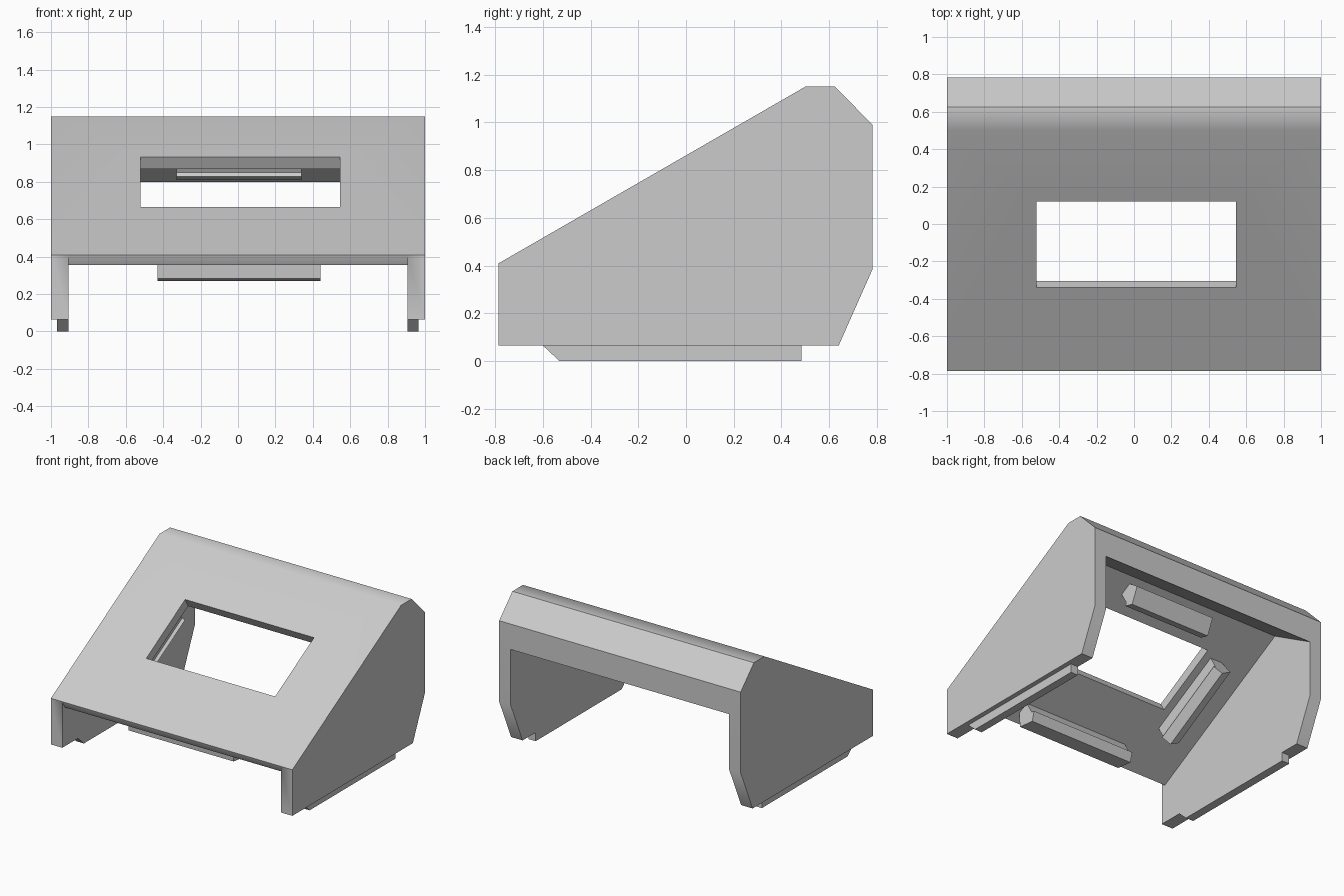
import bpy, bmesh, math
from mathutils import Vector

if "Cube" in bpy.data.objects:
    bpy.data.objects.remove(bpy.data.objects["Cube"], do_unlink=True)

grey = bpy.data.materials.new("plain grey")
grey.use_nodes = True
grey.diffuse_color = (0.6, 0.6, 0.6, 1)
grey.node_tree.nodes["Principled BSDF"].inputs["Base Color"].default_value = (0.6, 0.6, 0.6, 1)

X, Y, Z = Vector((1, 0, 0)), Vector((0, 1, 0)), Vector((0, 0, 1))
tilt = math.radians(30)
UP_SLOPE = Vector((0, math.cos(tilt), math.sin(tilt)))
INWARD = Vector((0, math.sin(tilt), -math.cos(tilt)))
UNDER_EDGE = Vector((0, -0.753, 0.355))     # front lower edge of the sloped panel


def prism(name, profile, origin, e1, e2, sweep):
    """Extrude a 2D profile, laid in the e1/e2 plane, along the sweep vector."""
    bm = bmesh.new()
    face = bm.faces.new([bm.verts.new(origin + e1 * a + e2 * b) for a, b in profile])
    new = bmesh.ops.extrude_face_region(bm, geom=[face])["geom"]
    bmesh.ops.translate(bm, vec=sweep, verts=[v for v in new if isinstance(v, bmesh.types.BMVert)])
    bmesh.ops.recalc_face_normals(bm, faces=bm.faces)
    mesh = bpy.data.meshes.new(name)
    bm.to_mesh(mesh)
    bm.free()
    mesh.materials.append(grey)
    obj = bpy.data.objects.new(name, mesh)
    bpy.context.collection.objects.link(obj)
    return obj


def across(name, profile, x0, x1):
    """Extrude a y/z profile from x0 to x1."""
    return prism(name, profile, X * x0, Y, Z, X * (x1 - x0))


def select(obj):
    bpy.ops.object.select_all(action='DESELECT')
    obj.select_set(True)
    bpy.context.view_layer.objects.active = obj


def cut(obj, cutter):
    mod = obj.modifiers.new("cut", 'BOOLEAN')
    mod.operation, mod.solver, mod.object = 'DIFFERENCE', 'EXACT', cutter
    select(obj)
    bpy.ops.object.modifier_apply(modifier=mod.name)
    bpy.data.objects.remove(cutter, do_unlink=True)


# Housing: side silhouette across the full width
housing = across("housing", [(-0.785, 0.065), (0.64, 0.065), (0.782, 0.385), (0.782, 0.99),
                             (0.625, 1.15), (0.5, 1.15), (-0.785, 0.41)], -1, 1)

# Hollow between the side plates, leaving the sloped panel and the rear beam
cut(housing, across("hollow_cutter", [(-0.753, 0.355), (0.41, 1.01), (0.782, 0.80), (1, 0.676),
                                      (1, -0.2), (-1, -0.2), (-1, 0.408), (-0.785, 0.408)],
                    -0.905, 0.905))

# Window cut square to the slope
cut(housing, prism("window_cutter", [(0.514, -0.15), (1.045, -0.15), (1.045, 0.1), (0.514, 0.1)],
                   UNDER_EDGE + X * -0.522, UP_SLOPE, INWARD, X * 1.067))

# Smooth only the shallow crease along the top
select(housing)
bpy.ops.object.shade_smooth_by_angle(angle=math.radians(32))
housing.modifiers.new("weighted_normals", 'WEIGHTED_NORMAL').keep_sharp = True

# Runner feet, flush with the inner faces of the side plates
runner = [(-0.6, 0.065), (-0.53, 0), (0.485, 0), (0.485, 0.065)]
across("left_foot", runner, 0.905, 0.965)
across("right_foot", runner, -0.968, -0.905)

# Retaining clips under the panel around the window, lips facing the opening
clip = [(0, -0.01), (0.085, -0.01), (0.138, 0.1), (0.033, 0.176), (-0.02, 0.124), (0, 0.11)]


def clip_bar(name, x, s, outward, sweep):
    prism(name, clip, UNDER_EDGE + X * x + UP_SLOPE * s, outward, INWARD, sweep)


clip_bar("upper_clip", -0.33, 1.18, UP_SLOPE, X * 0.67)
clip_bar("lower_clip", -0.43, 0.165, -UP_SLOPE, X * 0.87)
clip_bar("right_clip", -0.58, 0.37, -X, UP_SLOPE * 0.63)
clip_bar("left_clip", 0.605, 0.37, X, UP_SLOPE * 0.63)
